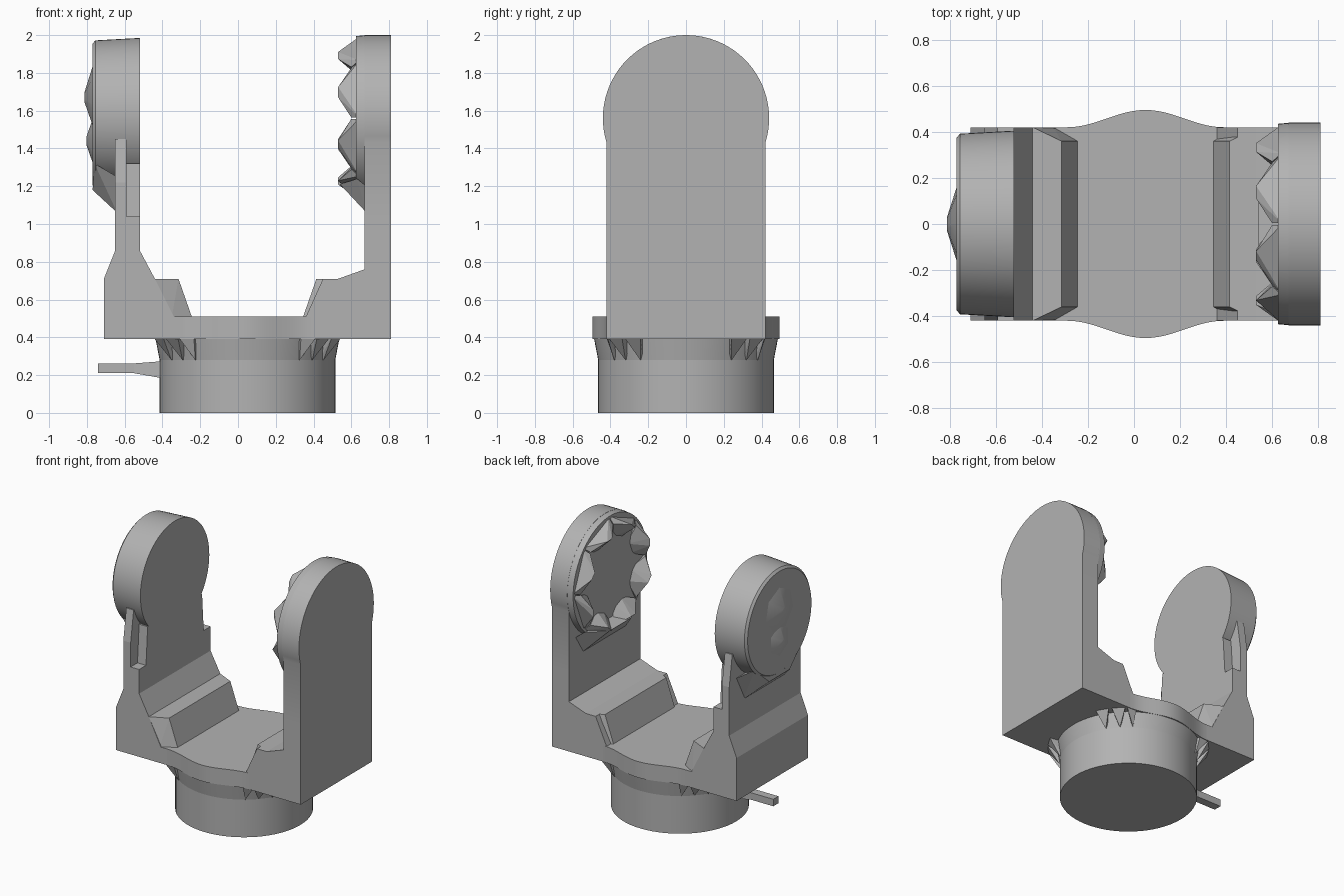
import bpy, bmesh, math
from mathutils import Matrix, Vector

cube = bpy.data.objects.get("Cube")
if cube:
    bpy.data.objects.remove(cube, do_unlink=True)

grey = bpy.data.materials.new("plain_grey")
grey.use_nodes = True
COLOUR = (0.45, 0.45, 0.45, 1)
grey.diffuse_color = COLOUR
grey.node_tree.nodes["Principled BSDF"].inputs["Base Color"].default_value = COLOUR


def finish(name, bm, smooth=False):
    bmesh.ops.recalc_face_normals(bm, faces=bm.faces)
    mesh = bpy.data.meshes.new(name)
    bm.to_mesh(mesh)
    bm.free()
    mesh.materials.append(grey)
    ob = bpy.data.objects.new(name, mesh)
    bpy.context.collection.objects.link(ob)
    if smooth:
        bpy.ops.object.select_all(action='DESELECT')
        ob.select_set(True)
        bpy.context.view_layer.objects.active = ob
        bpy.ops.object.shade_smooth_by_angle(angle=math.radians(30))
    return ob


def prism(name, points, offset, smooth=False):
    """Extrude a closed outline along an offset."""
    bm = bmesh.new()
    face = bm.faces.new([bm.verts.new(p) for p in points])
    new = bmesh.ops.extrude_face_region(bm, geom=[face])["geom"]
    bmesh.ops.translate(bm, vec=offset,
                        verts=[v for v in new if isinstance(v, bmesh.types.BMVert)])
    return finish(name, bm, smooth)


def hull(name, points, mirror_y=False):
    """Convex solid around points, optionally repeated at -y."""
    pts = list(points)
    if mirror_y:
        pts += [(x, -y, z) for x, y, z in points]
    bm = bmesh.new()
    for p in pts:
        bm.verts.new(p)
    res = bmesh.ops.convex_hull(bm, input=bm.verts)
    junk = [g for g in res["geom_interior"] if isinstance(g, bmesh.types.BMVert)]
    bmesh.ops.delete(bm, geom=junk, context='VERTS')
    return finish(name, bm)


def cone(name, start, end, r1, r2, segments=64):
    start, end = Vector(start), Vector(end)
    axis = end - start
    turn = axis.to_track_quat('Z', 'Y').to_matrix().to_4x4()
    bm = bmesh.new()
    bmesh.ops.create_cone(bm, cap_ends=True, segments=segments, radius1=r1, radius2=r2,
                          depth=axis.length,
                          matrix=Matrix.Translation((start + end) / 2) @ turn)
    return finish(name, bm, True)


CX, HALF = 0.05, 0.42

# Round base and its flared top
cone("base", (CX, 0, 0), (CX, 0, 0.28), 0.465, 0.465)
cone("base_flare", (CX, 0, 0.28), (CX, 0, 0.4), 0.465, 0.488)

# Triangular gussets under the frame
for sx in (-1, 1):
    for sy in (-1, 1):
        for i, deg in enumerate((36, 47, 59)):
            def ring(r, a, z):
                a = math.radians(a)
                return (CX + sx * r * math.sin(a), sy * min(HALF, r * math.cos(a)), z)
            hull(f"gusset_{sx}_{sy}_{i}", [ring(0.44, deg, 0.28), ring(0.47, deg, 0.28),
                 ring(0.55, deg - 5, 0.395), ring(0.55, deg + 5, 0.395), ring(0.42, deg, 0.395)])

# Bulging plate above the base
bulge = []
for s in (-1, 1):
    for i in range(25):
        t = -1 + i / 12
        bulge.append((CX - s * t * 0.34, s * (HALF + 0.0375 * (1 + math.cos(math.pi * t))), 0.39))
prism("bulged_plate", bulge, (0, 0, 0.12), True)

# U-shaped frame
outline = [(-0.71, 0.39), (0.81, 0.39), (0.81, 1.1), (0.67, 1.1), (0.67, 0.76), (0.53, 0.71),
           (0.45, 0.71), (0.36, 0.51), (-0.34, 0.51), (-0.44, 0.71), (-0.52, 0.86),
           (-0.52, 1.04), (-0.65, 1.04), (-0.65, 0.86), (-0.71, 0.71)]
prism("frame", [(x, -HALF, z) for x, z in outline], (0, 2 * HALF, 0))

# Inner steps with chamfered ends
for name, s in (("left_step", 1), ("right_step", -1)):
    hull(name, [(CX + s * x, y, z) for x, y, z in
                ((0.49, HALF, 0.71), (0.49, HALF, 0.51), (0.40, HALF, 0.51), (0.365, 0.36, 0.71),
                 (0.365, 0.36, 0.66), (0.295, 0.36, 0.51))], True)

# Left (+x) arm with rounded head
Z_LEFT, R_LEFT = 1.56, 0.44
arc = [math.radians(-17 + 214 * i / 48) for i in range(49)]
head = [(0.67, R_LEFT * math.cos(a), Z_LEFT + R_LEFT * math.sin(a)) for a in arc]
prism("left_arm", [(0.67, -HALF, 1.0), (0.67, HALF, 1.0)] + head, (0.14, 0, 0), True)
cone("left_boss", (0.68, 0, Z_LEFT), (0.625, 0, Z_LEFT), R_LEFT, 0.435)

# Ring of jagged teeth on the inner face of the left head
for i in range(8):
    mid = math.pi / 8 + i * math.pi / 4

    def polar(x, r, da):
        a = mid + math.radians(da)
        return (x, r * math.cos(a), Z_LEFT + r * math.sin(a))
    hull(f"tooth_{i}", [polar(0.64, 0.43, -22), polar(0.64, 0.43, 22), polar(0.60, 0.38, -22),
                        polar(0.60, 0.38, 22), polar(0.64, 0.26, -10), polar(0.64, 0.26, 10),
                        polar(0.53, 0.37, -4), polar(0.53, 0.35, 4)])
hull("left_head_chin", [(0.54, 0.13, 1.21), (0.63, 0.3, 1.24), (0.68, 0.26, 1.06),
                        (0.68, 0.35, 1.2)], True)

# Right (-x) arm: notched neck and round head
Z_RIGHT = 1.58
hull("right_neck", [(x, y, z) for x in (-0.65, -0.59)
                    for y, z in ((HALF, 1.03), (HALF, 1.22), (0.385, 1.45))], True)
hull("right_neck_inner", [(x, y, z) for x in (-0.6, -0.52)
                          for y, z in ((0.34, 1.03), (0.32, 1.32))], True)
cone("right_head", (-0.52, 0, Z_RIGHT), (-0.755, 0, Z_RIGHT), 0.405, 0.392)
cone("right_head_rim", (-0.755, 0, Z_RIGHT), (-0.77, 0, Z_RIGHT), 0.392, 0.375)
cone("upper_bump", (-0.768, 0, 1.67), (-0.812, 0, 1.67), 0.17, 0.03, 7)
cone("lower_bump", (-0.768, 0, 1.44), (-0.803, 0, 1.44), 0.12, 0.02, 6)
hull("right_head_chin", [(-0.77, 0.12, 1.18), (-0.76, 0.28, 1.32), (-0.64, 0.24, 1.06),
                         (-0.64, 0.34, 1.25)], True)

# Small lever on the base
hull("lever_tip", [(x, 0.03, z) for x in (-0.74, -0.55) for z in (0.21, 0.262)], True)
hull("lever_root", [(-0.55, 0.03, 0.21), (-0.55, 0.03, 0.262), (-0.38, 0.05, 0.18),
                    (-0.38, 0.05, 0.275)], True)
